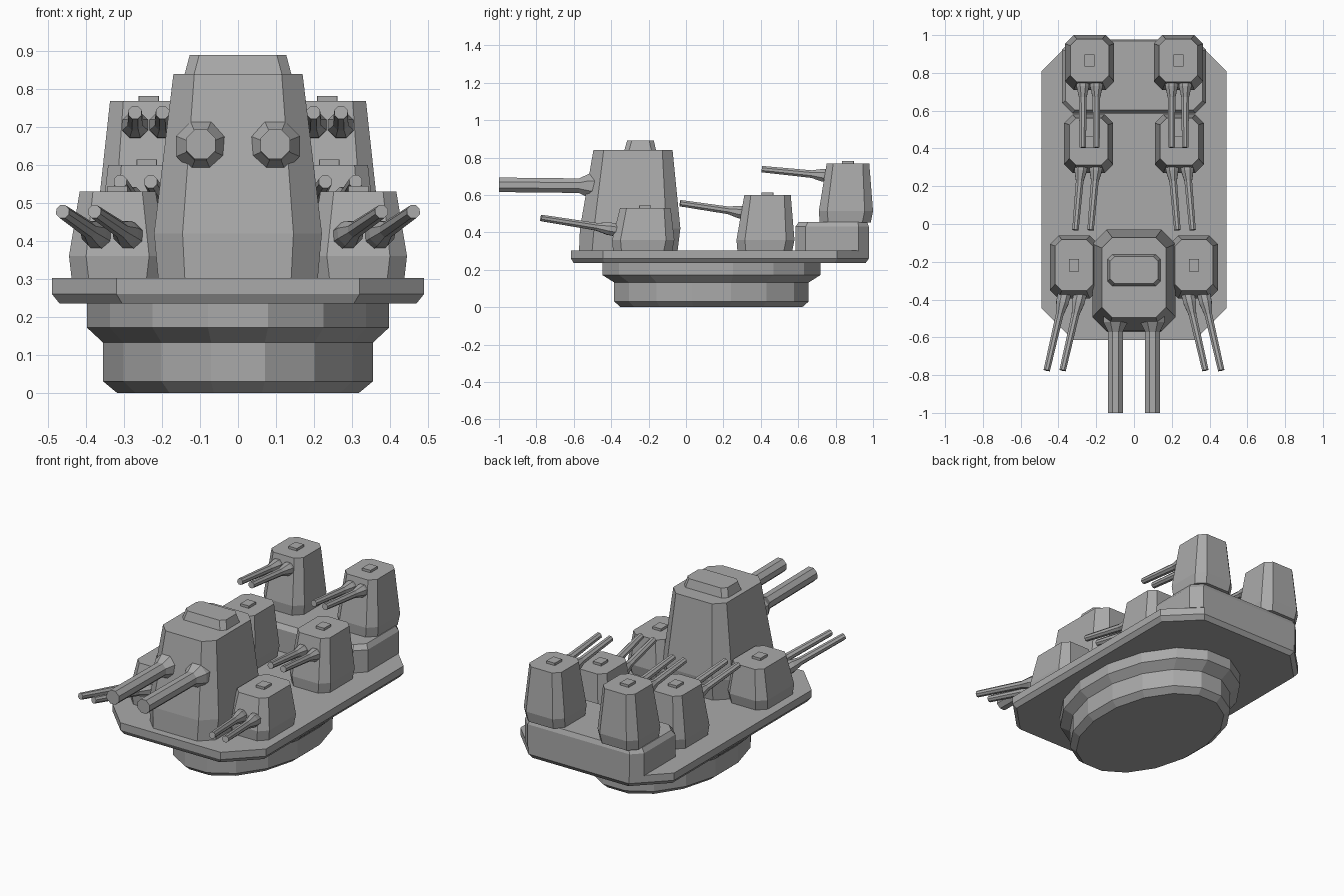
import bpy, math
from mathutils import Vector

if "Cube" in bpy.data.objects:
    bpy.data.objects.remove(bpy.data.objects["Cube"], do_unlink=True)

grey = bpy.data.materials.new("gun metal grey")
grey.use_nodes = True
grey.diffuse_color = (0.4, 0.4, 0.4, 1)
grey.node_tree.nodes["Principled BSDF"].inputs["Base Color"].default_value = (0.4, 0.4, 0.4, 1)


def loft(name, rings):
    """Skin a stack of equal-length rings and cap both ends."""
    n = len(rings[0])
    verts = [v for ring in rings for v in ring]
    faces = [(k * n + i, k * n + (i + 1) % n, (k + 1) * n + (i + 1) % n, (k + 1) * n + i)
             for k in range(len(rings) - 1) for i in range(n)]
    faces += [tuple(reversed(range(n))), tuple(range(len(verts) - n, len(verts)))]
    mesh = bpy.data.meshes.new(name)
    mesh.from_pydata(verts, [], faces)
    mesh.materials.append(grey)
    obj = bpy.data.objects.new(name, mesh)
    bpy.context.collection.objects.link(obj)
    return obj


def cut_rect(hx, y0, y1, z, c, cx=0):
    """Rectangle with clipped corners at height z."""
    return [(cx + x, y, z) for x, y in (
        (-hx + c, y0), (hx - c, y0), (hx, y0 + c), (hx, y1 - c),
        (hx - c, y1), (-hx + c, y1), (-hx, y1 - c), (-hx, y0 + c))]


def ellipse(rx, ry, z, cy, n=16):
    angles = [(i + 0.5) * math.tau / n for i in range(n)]
    return [(rx * math.cos(a), cy + ry * math.sin(a), z) for a in angles]


def barrel(name, root, tip, stations):
    """Eight-sided tube; stations are (fraction along, radius)."""
    root, tip = Vector(root), Vector(tip)
    axis = (tip - root).normalized()
    side = axis.cross(Vector((0, 0, 1))).normalized()
    up = side.cross(axis)
    angles = [(i + 0.5) * math.tau / 8 for i in range(8)]
    return loft(name, [[root.lerp(tip, t) + r * (math.cos(a) * side + math.sin(a) * up)
                        for a in angles] for t, r in stations])


def small_turret(name, cx, half, y0, y1, z0, z1, root, tip, gap):
    """Twin-gun turret; root and tip are (x, y, z) of the gun pair's midline."""
    s = 1 if cx > 0 else -1
    low = z0 + 0.06
    loft(name + "_body", [
        cut_rect(half - 0.007, y0 + 0.005, y1 - 0.012, z0, 0.045, cx),
        cut_rect(half, y0, y1, low, 0.045, cx),
        cut_rect(half - 0.028, y0 + 0.042, y1 - 0.02, z1, 0.035, cx)])
    my = (y0 + y1) / 2 + 0.01
    loft(name + "_hatch", [cut_rect(0.027, my - 0.032, my + 0.032, z, 0.001, cx)
                           for z in (z1 - 0.01, z1 + 0.014)])
    for label, off in (("outer", gap), ("inner", -gap)):
        barrel(f"{name}_{label}_gun", (s * (root[0] + off), *root[1:]),
               (s * (tip[0] + off), *tip[1:]),
               ((-0.08, 0.038), (0.08, 0.036), (0.24, 0.022), (1, 0.0185)))


# Oval turntable under the deck
loft("turntable", [ellipse(rx, ry, z, 0.136) for rx, ry, z in (
    (0.325, 0.495, 0), (0.362, 0.53, 0.03), (0.362, 0.53, 0.132),
    (0.406, 0.595, 0.172), (0.406, 0.595, 0.24))])

# Deck plate with clipped corners and bevelled underside
loft("deck", [cut_rect(0.47, -0.6, 0.96, 0.235, 0.165),
              cut_rect(0.49, -0.615, 0.978, 0.26, 0.17),
              cut_rect(0.49, -0.615, 0.978, 0.302, 0.17)])

# Raised rear platform
loft("rear_platform", [cut_rect(0.38, 0.585, 0.978, 0.3, 0.055),
                       cut_rect(0.38, 0.585, 0.978, 0.43, 0.055),
                       cut_rect(0.363, 0.603, 0.968, 0.456, 0.05)])

# Main turret with roof hatch and heavy guns
loft("main_turret_body", [cut_rect(0.21, -0.572, -0.045, 0.3, 0.07),
                          cut_rect(0.221, -0.567, -0.03, 0.42, 0.075),
                          cut_rect(0.17, -0.495, -0.072, 0.84, 0.055)])
loft("main_turret_hatch", [cut_rect(0.143, -0.332, -0.158, 0.83, 0.025),
                           cut_rect(0.127, -0.315, -0.172, 0.89, 0.025)])
for label, x in (("left", 0.098), ("right", -0.098)):
    barrel(f"main_{label}_gun", (x, -0.44, 0.648), (x, -1.0, 0.654),
           ((0, 0.07), (0.14, 0.07), (0.235, 0.042), (1, 0.042)))

# Mirrored pairs of small turrets
for label, s in (("left", 1), ("right", -1)):
    small_turret(f"front_{label}_turret", s * 0.317, 0.128, -0.395, -0.062, 0.3, 0.53,
                 (0.33, -0.385, 0.415), (0.42, -0.775, 0.477), 0.042)
    small_turret(f"middle_{label}_turret", s * 0.24, 0.13, 0.27, 0.58, 0.3, 0.6,
                 (0.24, 0.31, 0.505), (0.27, -0.032, 0.556), 0.04)
    small_turret(f"rear_{label}_turret", s * 0.235, 0.13, 0.71, 1.0, 0.453, 0.768,
                 (0.235, 0.755, 0.703), (0.235, 0.405, 0.738), 0.036)
